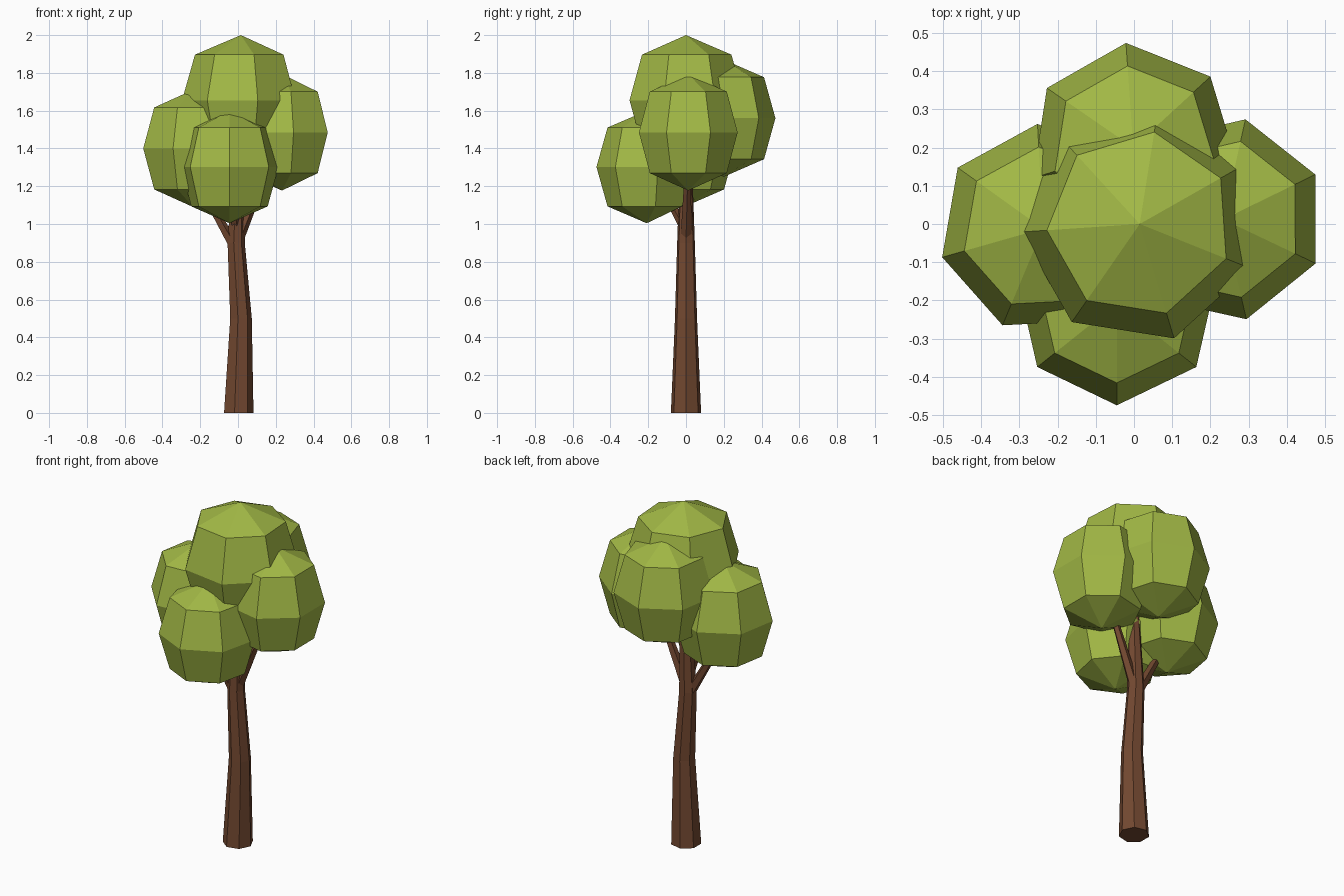
import bpy, bmesh, math
from mathutils import Vector

if "Cube" in bpy.data.objects:
    bpy.data.objects.remove(bpy.data.objects["Cube"])


def material(name, color):
    m = bpy.data.materials.new(name)
    m.diffuse_color = (*color, 1)
    m.use_nodes = True
    m.node_tree.nodes["Principled BSDF"].inputs["Base Color"].default_value = m.diffuse_color
    return m


BARK = material("bark", (0.17, 0.065, 0.03))
LEAF = material("leaf", (0.36, 0.48, 0.06))


def finish(name, bm, mat):
    bmesh.ops.recalc_face_normals(bm, faces=bm.faces[:])
    me = bpy.data.meshes.new(name)
    bm.to_mesh(me)
    bm.free()
    me.materials.append(mat)
    ob = bpy.data.objects.new(name, me)
    bpy.context.collection.objects.link(ob)
    return ob


def bridge(bm, rings):
    for a, b in zip(rings, rings[1:]):
        n = len(a)
        for i in range(n):
            j = (i + 1) % n
            bm.faces.new((a[i], a[j], b[j], b[i]))


def limb(name, stations, sides, level=False):
    """Tapered tube through (point, radius) stations."""
    bm = bmesh.new()
    axis = Vector(stations[-1][0]) - Vector(stations[0][0])
    q = Vector((0, 0, 1)).rotation_difference(axis)
    rings = []
    for p, r in stations:
        ring = []
        for i in range(sides):
            a = math.tau * i / sides
            v = Vector((r * math.cos(a), r * math.sin(a), 0))
            if not level:
                v = q @ v
            ring.append(bm.verts.new(Vector(p) + v))
        rings.append(ring)
    bridge(bm, rings)
    bm.faces.new(rings[0])
    bm.faces.new(rings[-1])
    finish(name, bm, BARK)


def leaf_clump(name, center, radius, height, turn, sides=7):
    """Faceted ball: two poles and three rings."""
    bm = bmesh.new()
    c = Vector(center)
    rings = []
    for rr, zz in ((0.78, -0.7), (1, 0), (0.78, 0.7)):
        ring = []
        for i in range(sides):
            a = math.radians(turn) + math.tau * i / sides
            ring.append(bm.verts.new(c + Vector((radius * rr * math.cos(a),
                                                 radius * rr * math.sin(a),
                                                 height * zz))))
        rings.append(ring)
    bridge(bm, rings)
    for ring, s in ((rings[0], -1), (rings[-1], 1)):
        pole = bm.verts.new(c + Vector((0, 0, s * height)))
        for i in range(sides):
            bm.faces.new((ring[i], ring[(i + 1) % sides], pole))
    finish(name, bm, LEAF)


# Bent trunk
limb("trunk", [((0, 0, 0), 0.082), ((0.013, 0, 0.5), 0.06),
               ((-0.012, 0, 0.9), 0.048), ((0.005, 0, 1.4), 0.03)], 7, True)

# Branches
limb("left_branch", [((-0.015, 0, 0.87), 0.03), ((-0.2, -0.02, 1.2), 0.018)], 5)
limb("right_branch", [((0.005, 0, 0.93), 0.03), ((0.15, 0.01, 1.28), 0.018)], 5)
limb("front_branch", [((-0.012, -0.01, 0.98), 0.025), ((-0.03, -0.12, 1.18), 0.016)], 5)

# Foliage clumps
leaf_clump("top_foliage", (0.015, 0, 1.655), 0.312, 0.345, 81)
leaf_clump("front_foliage", (-0.045, -0.208, 1.302), 0.266, 0.298, -90)
leaf_clump("right_foliage", (0.233, 0.012, 1.485), 0.268, 0.308, 26)
leaf_clump("left_foliage", (-0.238, -0.012, 1.4), 0.274, 0.31, 93)
leaf_clump("back_foliage", (-0.002, 0.2, 1.56), 0.274, 0.31, 94)
